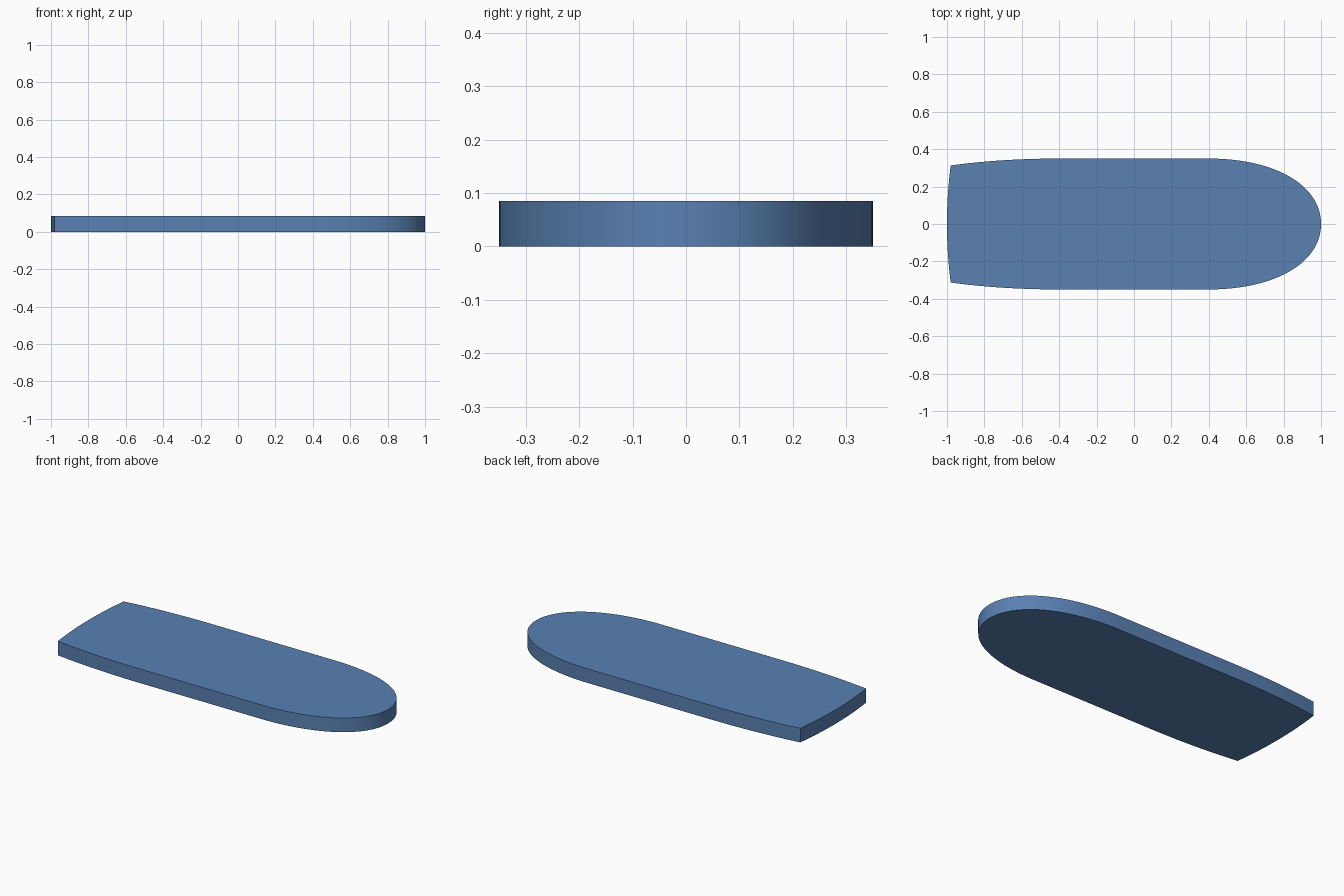
import bpy, bmesh, math
from mathutils import Vector
from mathutils.geometry import interpolate_bezier

if "Cube" in bpy.data.objects:
    bpy.data.objects.remove(bpy.data.objects["Cube"])

HEIGHT = 0.085

# Half outline from the middle of the stern to the tip of the bow
segments = [
    ((-1.0, 0), (-1.0, 0.12), (-0.992, 0.22), (-0.98, 0.313), 12),
    ((-0.98, 0.313), (-0.80, 0.338), (-0.60, 0.35), (-0.40, 0.35), 12),
    ((-0.40, 0.35), (-0.13, 0.35), (0.13, 0.35), (0.40, 0.35), 2),
    ((0.40, 0.35), (0.75, 0.35), (1.0, 0.21), (1.0, 0), 32),
]
half = []
for a, b, c, d, n in segments:
    pts = interpolate_bezier(*(Vector((*p, 0)) for p in (a, b, c, d)), n)
    half += pts if not half else pts[1:]
outline = half + [Vector((p.x, -p.y, 0)) for p in half[-2:0:-1]]

# Flat deck face extruded up into a slab
bm = bmesh.new()
base = bm.faces.new([bm.verts.new(p) for p in outline])
top = bmesh.ops.extrude_face_region(bm, geom=[base], use_keep_orig=True)
bmesh.ops.translate(bm, vec=(0, 0, HEIGHT),
                    verts=[v for v in top["geom"] if isinstance(v, bmesh.types.BMVert)])
bmesh.ops.recalc_face_normals(bm, faces=bm.faces)
mesh = bpy.data.meshes.new("board")
bm.to_mesh(mesh)
bm.free()
board = bpy.data.objects.new("board", mesh)
bpy.context.collection.objects.link(board)

# Smooth sides with sharp rims and stern corners
bpy.context.view_layer.objects.active = board
board.select_set(True)
bpy.ops.object.shade_smooth_by_angle(angle=math.radians(30))

# Blue finish
blue = bpy.data.materials.new("blue")
blue.diffuse_color = (0.1, 0.22, 0.45, 1)
blue.use_nodes = True
blue.node_tree.nodes["Principled BSDF"].inputs["Base Color"].default_value = blue.diffuse_color
mesh.materials.append(blue)
